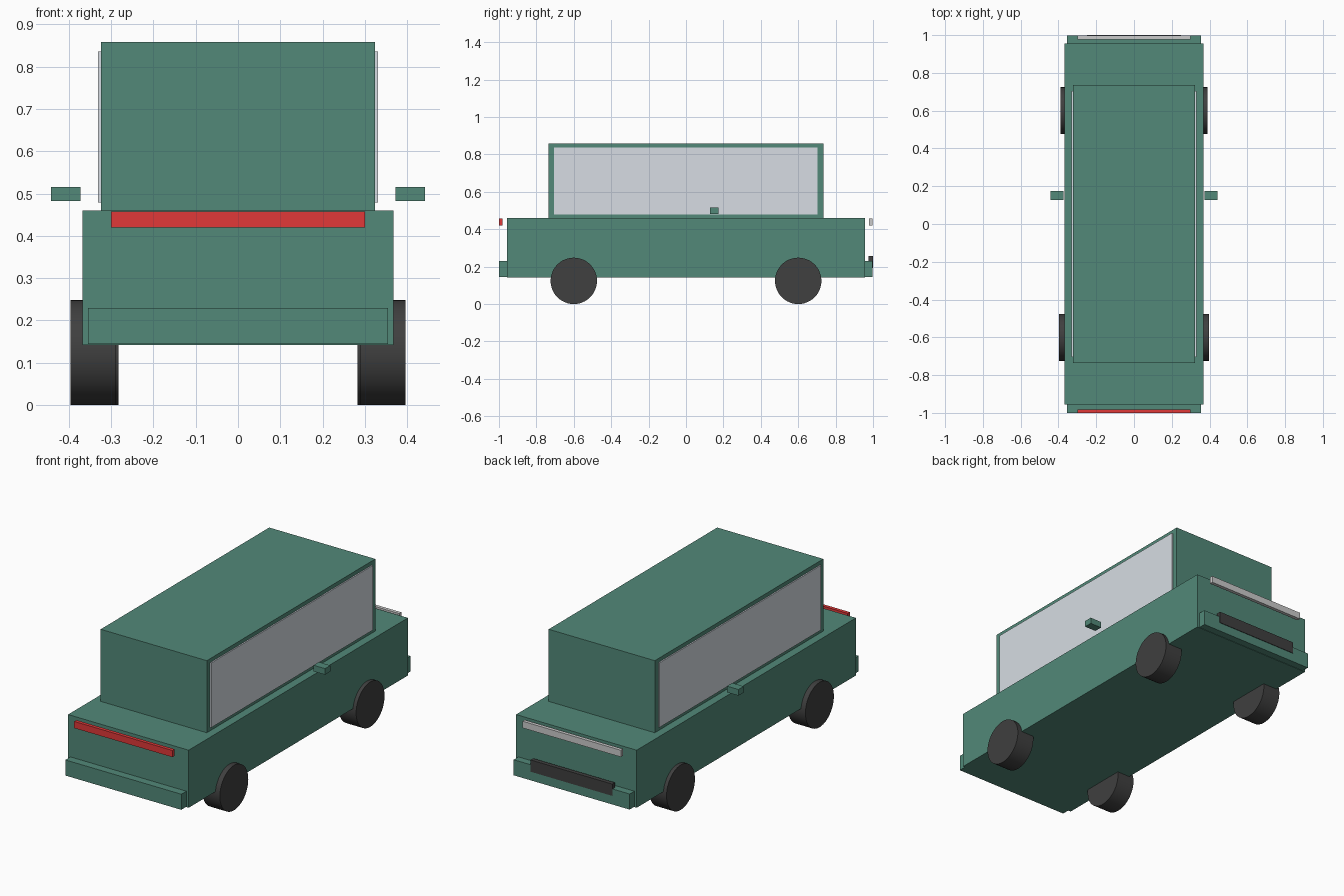
import bpy
import math

if "Cube" in bpy.data.objects:
    bpy.data.objects.remove(bpy.data.objects["Cube"])


def material(name, rgb):
    m = bpy.data.materials.new(name)
    m.diffuse_color = (*rgb, 1)
    m.use_nodes = True
    m.node_tree.nodes["Principled BSDF"].inputs["Base Color"].default_value = m.diffuse_color
    return m


GREEN = material("green_paint", (0.085, 0.25, 0.19))
RED = material("red_light", (0.75, 0.04, 0.04))
DARK = material("dark_rubber", (0.05, 0.05, 0.05))
GLASS = material("pale_glass", (0.68, 0.72, 0.77))
WHITE = material("white_light", (0.75, 0.75, 0.75))


def box(name, x, y, z, mat):
    """Box from (min, max) ranges on each axis."""
    lo, hi = zip(x, y, z)
    bpy.ops.mesh.primitive_cube_add(
        size=1, location=[(a + b) / 2 for a, b in zip(lo, hi)])
    ob = bpy.context.object
    ob.name = name
    ob.scale = [b - a for a, b in zip(lo, hi)]
    bpy.ops.object.transform_apply(location=False, rotation=False, scale=True)
    ob.data.materials.append(mat)
    return ob


def wheel(name, x, y):
    bpy.ops.mesh.primitive_cylinder_add(
        vertices=48, radius=0.124, depth=0.106, location=(x, y, 0.124),
        rotation=(0, math.pi / 2, 0))
    ob = bpy.context.object
    ob.name = name
    ob.data.materials.append(DARK)
    bpy.ops.object.shade_smooth_by_angle()


# Body and cabin
box("lower_body", (-0.368, 0.368), (-0.956, 0.956), (0.142, 0.46), GREEN)
box("cabin", (-0.324, 0.324), (-0.735, 0.735), (0.46, 0.858), GREEN)

# Bumpers
box("front_bumper", (-0.354, 0.354), (-1.0, -0.95), (0.144, 0.23), GREEN)
box("rear_bumper", (-0.354, 0.354), (0.95, 0.997), (0.144, 0.23), GREEN)

# Light bars, standing off the end panels, and the dark end plate
box("red_light_bar", (-0.30, 0.30), (-1.0, -0.981), (0.42, 0.457), RED)
box("white_light_bar", (-0.30, 0.30), (0.978, 0.997), (0.42, 0.457), WHITE)
box("dark_grille", (-0.25, 0.25), (0.977, 1.0), (0.193, 0.258), DARK)

# Side windows, mirrors and wheels
for side, s in (("left", -1), ("right", 1)):
    box(side + "_window", sorted((s * 0.31, s * 0.331)), (-0.705, 0.703),
        (0.479, 0.836), GLASS)
    box(side + "_mirror", sorted((s * 0.372, s * 0.442)), (0.128, 0.174),
        (0.482, 0.516), GREEN)
    wheel("front_%s_wheel" % side, s * 0.343, -0.6)
    wheel("rear_%s_wheel" % side, s * 0.335, 0.6)
